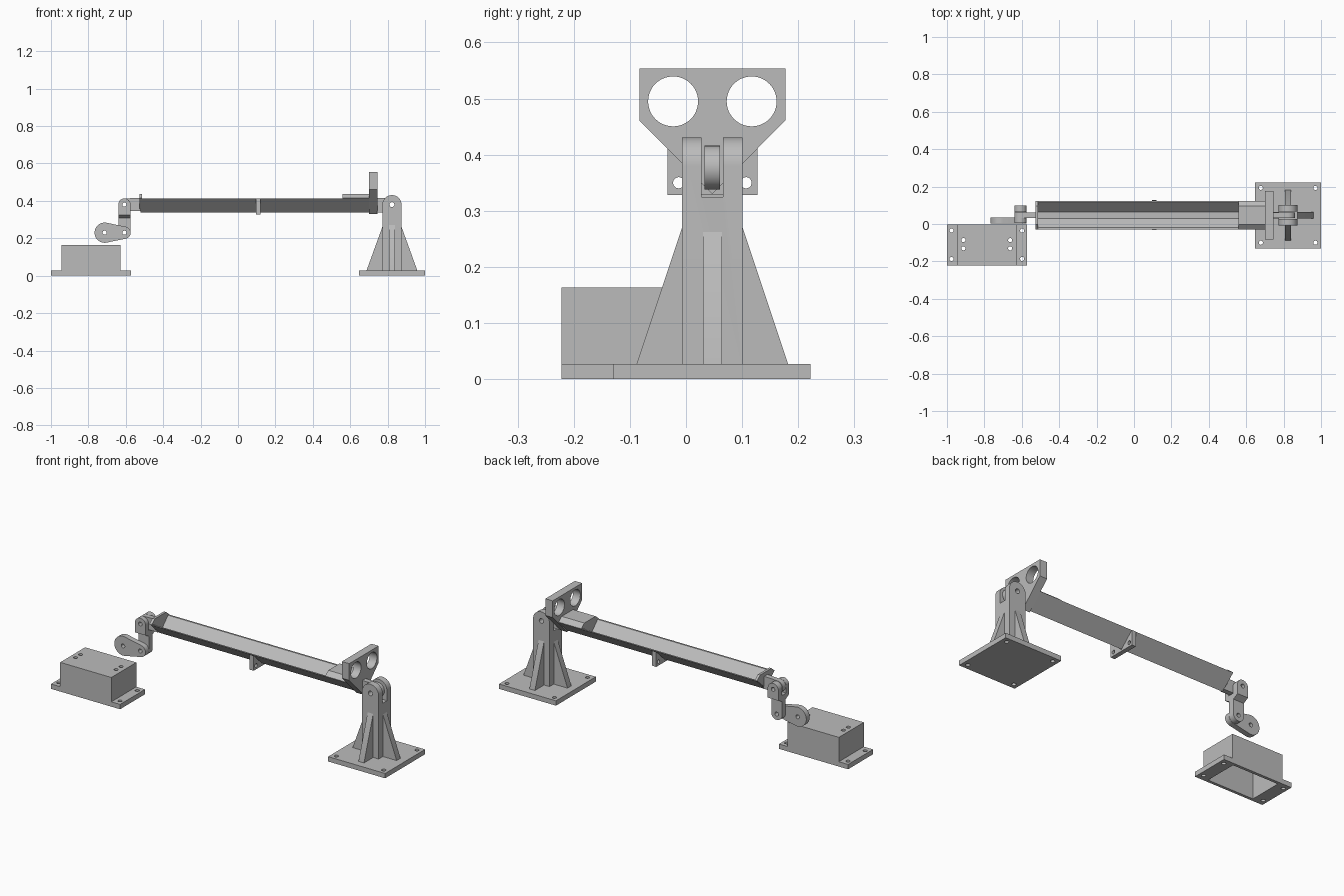
import bpy, bmesh, math
from mathutils import Vector
from mathutils.geometry import convex_hull_2d

cube = bpy.data.objects.get("Cube")
if cube:
    bpy.data.objects.remove(cube, do_unlink=True)

grey = bpy.data.materials.new("machined_grey")
grey.use_nodes = True
tone = (0.5, 0.5, 0.5, 1)
grey.diffuse_color = tone
grey.node_tree.nodes["Principled BSDF"].inputs["Base Color"].default_value = tone

MID = 0.047          # centre plane of the arm
PIN_Z = 0.38         # height of the hinge pins


# Helpers: profiles, extrusion along an axis, and boolean cutting
def circle(a, b, r, n=48):
    return [(a + r * math.cos(i * math.tau / n), b + r * math.sin(i * math.tau / n)) for i in range(n)]


def rect(a0, a1, b0, b1):
    return [(a0, b0), (a1, b0), (a1, b1), (a0, b1)]


def hull(*shapes):
    pts = [Vector(p) for s in shapes for p in s]
    return [tuple(pts[i]) for i in convex_hull_2d(pts)]


def mirrored(half):
    """Close a y-z profile given as (offset, z) by mirroring it about the arm plane."""
    return [(MID + o, z) for o, z in half] + [(MID - o, z) for o, z in reversed(half) if o > 0]


def prism(name, axis, profile, lo, hi):
    place = {"x": lambda a, b, d: (d, a, b),
             "y": lambda a, b, d: (a, d, b),
             "z": lambda a, b, d: (a, b, d)}[axis]
    bm = bmesh.new()
    low = [bm.verts.new(place(a, b, lo)) for a, b in profile]
    high = [bm.verts.new(place(a, b, hi)) for a, b in profile]
    bm.faces.new(low)
    bm.faces.new(high)
    for i in range(len(low)):
        j = (i + 1) % len(low)
        bm.faces.new((low[i], low[j], high[j], high[i]))
    bmesh.ops.recalc_face_normals(bm, faces=bm.faces)
    mesh = bpy.data.meshes.new(name)
    bm.to_mesh(mesh)
    bm.free()
    mesh.materials.append(grey)
    obj = bpy.data.objects.new(name, mesh)
    bpy.context.collection.objects.link(obj)
    return obj


def cut(obj, axis, profiles, lo, hi):
    for profile in profiles:
        cutter = prism("cutter", axis, profile, lo, hi)
        cutter.hide_render = True
        mod = obj.modifiers.new("cut", "BOOLEAN")
        mod.operation, mod.solver, mod.object = "DIFFERENCE", "EXACT", cutter
        bpy.context.view_layer.objects.active = obj
        bpy.ops.object.modifier_apply(modifier=mod.name)
        bpy.data.objects.remove(cutter, do_unlink=True)
    return obj


def grid_holes(xs, ys, r=0.011):
    return [circle(x, y, r, 24) for x in xs for y in ys]


# Pedestal: base plate, slotted post and four ribs
PX = 0.823
base = prism("pedestal_base", "z", rect(0.648, 1.0, -0.13, 0.222), 0, 0.027)
cut(base, "z", grid_holes((0.678, 0.97), (-0.1, 0.193)), -1, 1)

post = prism("pedestal_post", "y",
             hull(circle(PX, PIN_Z, 0.051), rect(PX - 0.051, PX + 0.051, 0.02, 0.1)),
             MID - 0.054, MID + 0.054)
cut(post, "x", [rect(MID - 0.019, MID + 0.019, 0.325, 0.6)], 0, 2)
cut(post, "y", [circle(PX, PIN_Z, 0.013)], -1, 1)

for side, label in ((1, "left"), (-1, "right")):
    prism("pedestal_rib_" + label, "y",
          [(PX + side * 0.045, 0.02), (PX + side * 0.136, 0.02), (PX + side * 0.136, 0.027),
           (PX + side * 0.051, 0.262), (PX + side * 0.045, 0.262)],
          MID - 0.017, MID + 0.017)
for side, label in ((1, "back"), (-1, "front")):
    prism("pedestal_rib_" + label, "x",
          [(MID + side * 0.05, 0.02), (MID + side * 0.135, 0.02), (MID + side * 0.135, 0.027),
           (MID + side * 0.054, 0.27), (MID + side * 0.05, 0.27)],
          PX - 0.017, PX + 0.017)

# Arm: open V channel
prism("arm_channel", "x",
      mirrored([(0, 0.339), (0.077, 0.413), (0.067, 0.413), (0.017, 0.362)]),
      -0.522, 0.72)

# Pedestal end of the arm: filler block, plate with two large holes, hinge tongue
filler = mirrored([(0, 0.345), (0.077, 0.415), (0.05, 0.437)])
prism("arm_end_block", "x", filler, 0.56, 0.71)
plate = prism("sight_plate", "x", mirrored([(0, 0.33), (0.13, 0.461), (0.13, 0.554)]), 0.70, 0.745)
cut(plate, "x", [circle(MID + s * 0.07, 0.495, 0.0445) for s in (1, -1)], 0, 2)
tongue = prism("pedestal_hinge_tongue", "y",
               hull(circle(PX, PIN_Z - 0.003, 0.039), rect(0.74, 0.75, 0.338, 0.416)),
               MID - 0.014, MID + 0.014)
cut(tongue, "y", [circle(PX, PIN_Z, 0.013)], -1, 1)

# Saddle bracket under the middle of the arm
saddle = prism("saddle_bracket", "x",
               [(MID - 0.08, 0.328), (MID + 0.08, 0.328), (MID + 0.08, 0.412),
                (MID, 0.336), (MID - 0.08, 0.412)], 0.095, 0.12)
cut(saddle, "x", [circle(MID + s * 0.06, 0.35, 0.01, 24) for s in (1, -1)], -1, 1)

# Crank end of the arm: end plate and hinge tongue
LX = -0.607
prism("arm_end_plate", "x", filler, -0.526, -0.512)
tongue = prism("link_hinge_tongue", "y",
               hull(circle(LX, PIN_Z, 0.033), rect(-0.53, -0.52, 0.346, 0.416)),
               MID - 0.014, MID + 0.014)
cut(tongue, "y", [circle(LX, PIN_Z, 0.011)], -1, 1)

# Link: forked top, tapered neck, single tab
fork = prism("link_fork", "y",
             hull(circle(LX, PIN_Z, 0.033), rect(LX - 0.033, LX + 0.033, 0.325, 0.34)),
             MID - 0.042, MID + 0.052)
cut(fork, "x", [rect(MID - 0.016, MID + 0.018, 0.342, 0.6)], -1, 0)
cut(fork, "y", [circle(LX, PIN_Z, 0.011)], -1, 1)
prism("link_neck", "x",
      [(MID - 0.042, 0.325), (MID - 0.012, 0.308), (MID + 0.02, 0.308), (MID + 0.052, 0.325)],
      LX - 0.033, LX + 0.033)
tab = prism("link_tab", "y",
            hull(circle(LX, 0.23, 0.033), rect(LX - 0.033, LX + 0.033, 0.3, 0.312)),
            MID - 0.012, MID + 0.02)
cut(tab, "y", [circle(LX, 0.23, 0.011)], -1, 1)

# Crank: teardrop lever
CX = -0.713
crank = prism("crank", "y", hull(circle(CX, 0.23, 0.054), circle(LX, 0.23, 0.033)), 0.004, 0.034)
cut(crank, "y", [circle(x, 0.23, 0.011) for x in (CX, LX)], -1, 1)

# Drive housing: flanged box, open underneath
housing = prism("drive_housing", "y",
                [(-1, 0), (-0.573, 0), (-0.573, 0.027), (-0.627, 0.027), (-0.627, 0.163),
                 (-0.943, 0.163), (-0.943, 0.027), (-1, 0.027)], -0.222, -0.002)
cut(housing, "z", [rect(-0.927, -0.643, -0.206, -0.018)], -0.1, 0.147)
cut(housing, "z", grid_holes((-0.976, -0.598), (-0.187, -0.035))
    + grid_holes((-0.912, -0.662), (-0.13, -0.086)), -1, 1)

# Smooth the round faces, keep the edges crisp
bpy.ops.object.select_all(action="DESELECT")
for obj in bpy.context.collection.objects:
    if obj.type == "MESH":
        obj.select_set(True)
        bpy.context.view_layer.objects.active = obj
bpy.ops.object.shade_smooth_by_angle(angle=math.radians(25))
